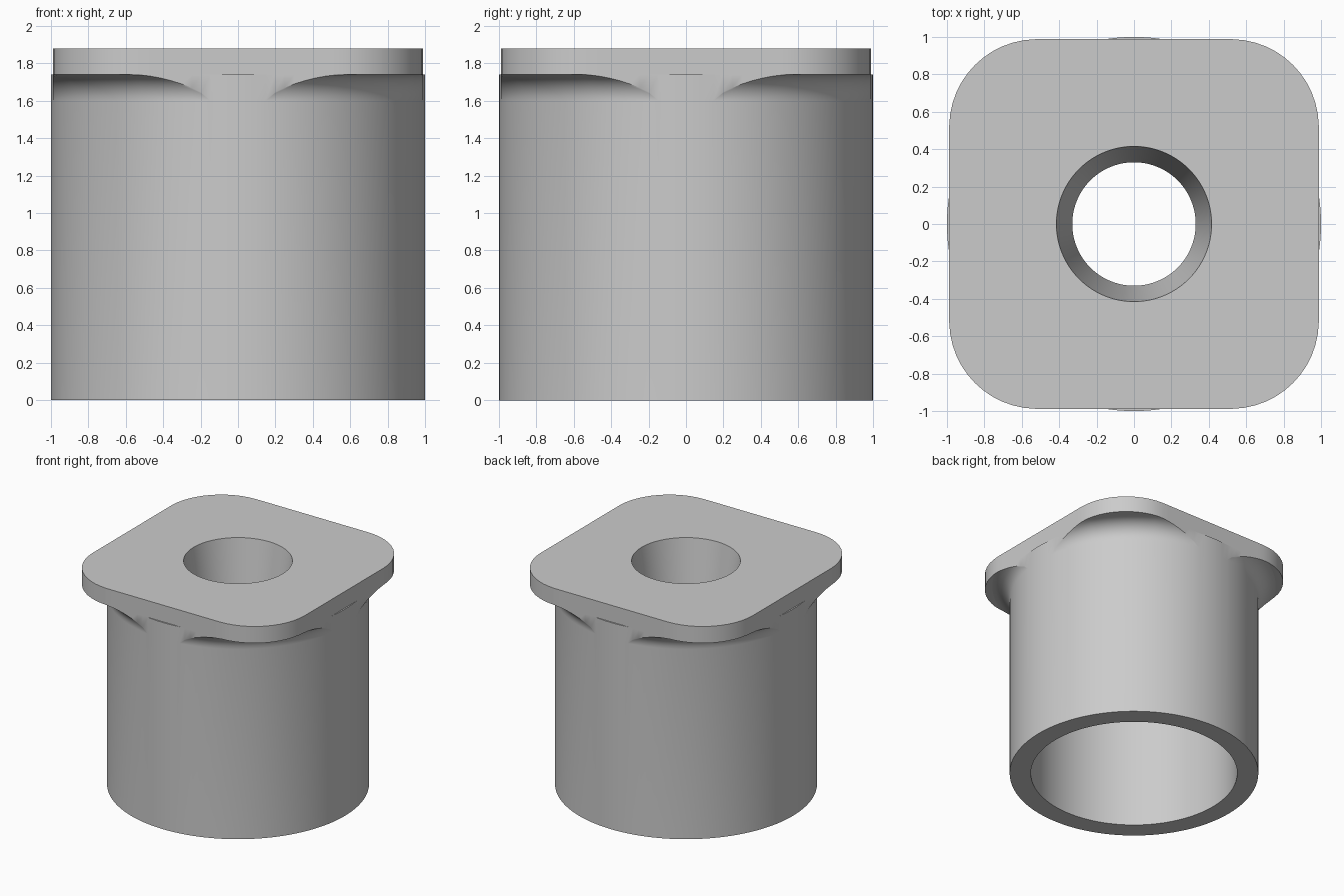
import bpy, bmesh, math

cube = bpy.data.objects.get("Cube")
if cube:
    bpy.data.objects.remove(cube, do_unlink=True)

SEG = 128
HALF, CORNER = 0.988, 0.47        # plate half width and corner radius
PLATE_Z, TOP_Z = 1.74, 1.88
FILLET = 0.14                     # flare under the plate
BORE_TOP, BORE_LOW, CEILING = 0.415, 0.33, 1.3
CAVITY, ARC_STEPS = 0.83, 8

grey = bpy.data.materials.new("light grey")
grey.use_nodes = True
grey.diffuse_color = (0.6, 0.6, 0.6, 1)
grey.node_tree.nodes["Principled BSDF"].inputs["Base Color"].default_value = (0.6, 0.6, 0.6, 1)


def plate_radius(a):
    """Distance from the axis to the rounded-square outline at angle a."""
    c, s = abs(math.cos(a)), abs(math.sin(a))
    r = HALF / max(c, s)
    k = HALF - CORNER
    if min(c, s) * r > k:
        b = k * (c + s)
        r = b + math.sqrt(b * b - 2 * k * k + CORNER ** 2)
    return r


def bore(z):
    return BORE_LOW + (BORE_TOP - BORE_LOW) * (z - CEILING) / (TOP_Z - CEILING)


def flare_limit(a):
    return min(max(plate_radius(a), 1), 1 + FILLET)


def sleeve_profile(a):
    """Tapered bore, cavity, outer wall, then flare trimmed by the plate outline."""
    limit = flare_limit(a)
    end = math.acos(1 - (limit - 1) / FILLET)
    pts = [(bore(PLATE_Z), PLATE_Z), (BORE_LOW, CEILING), (CAVITY, CEILING),
           (CAVITY, 0), (1, 0)]
    for i in range(ARC_STEPS + 1):
        t = end * i / ARC_STEPS
        pts.append((1 + FILLET * (1 - math.cos(t)),
                    PLATE_Z - FILLET + FILLET * math.sin(t)))
    return pts + [(limit, PLATE_Z), (min(limit, plate_radius(a)), PLATE_Z)]


def plate_profile(a):
    r = plate_radius(a)
    return [(min(flare_limit(a), r), PLATE_Z), (r, PLATE_Z), (r, TOP_Z),
            (BORE_TOP, TOP_Z), (bore(PLATE_Z), PLATE_Z)]


def revolve(name, profile):
    """Sweep an angle-dependent profile around the z axis."""
    bm = bmesh.new()
    cols = []
    for i in range(SEG):
        a = math.tau * i / SEG
        cols.append([bm.verts.new((r * math.cos(a), r * math.sin(a), z))
                     for r, z in profile(a)])
    for i, col in enumerate(cols):
        nxt = cols[(i + 1) % SEG]
        for j in range(len(col) - 1):
            bm.faces.new((col[j], nxt[j], nxt[j + 1], col[j + 1]))
    bmesh.ops.remove_doubles(bm, verts=bm.verts, dist=0.0001)
    mesh = bpy.data.meshes.new(name)
    bm.to_mesh(mesh)
    bm.free()
    mesh.materials.append(grey)
    obj = bpy.data.objects.new(name, mesh)
    bpy.context.collection.objects.link(obj)
    bpy.ops.object.select_all(action="DESELECT")
    obj.select_set(True)
    bpy.context.view_layer.objects.active = obj
    bpy.ops.object.shade_smooth_by_angle(angle=math.radians(35))
    return obj


revolve("sleeve", sleeve_profile)
revolve("top_plate", plate_profile)
